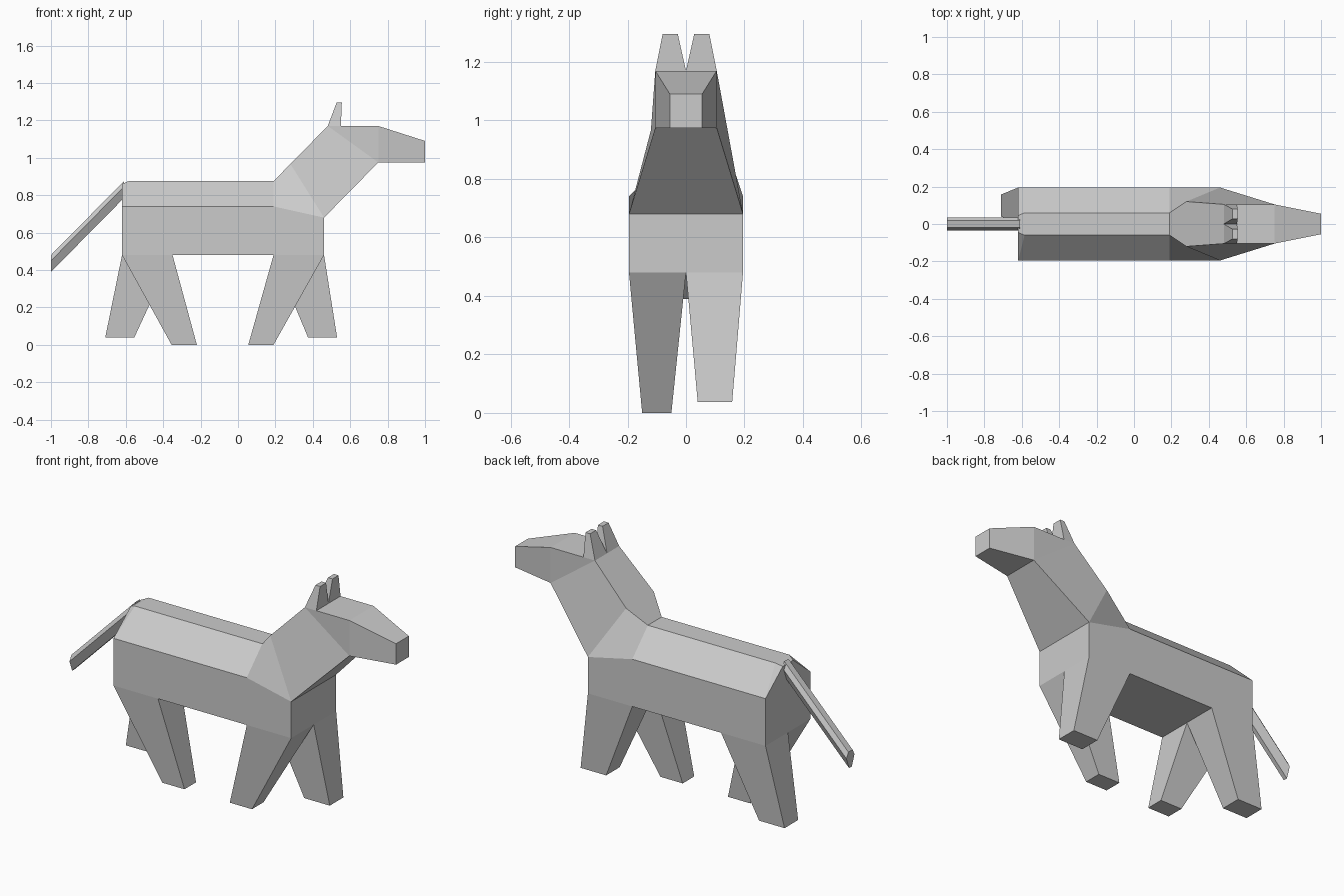
import bpy, bmesh

if "Cube" in bpy.data.objects:
    bpy.data.objects.remove(bpy.data.objects["Cube"])


def sym(*half):
    """Close a half outline (y > 0) into a ring mirrored across y = 0."""
    return list(half) + [(x, -y, z) for x, y, z in reversed(half)]


def rect(x0, x1, y0, y1, z):
    return [(x0, y0, z), (x1, y0, z), (x1, y1, z), (x0, y1, z)]


def loft(name, rings, start=True, end=True):
    """Skin consecutive rings, optionally capping the ends."""
    bm = bmesh.new()
    loops = [[bm.verts.new(p) for p in r] for r in rings]
    n = len(loops[0])
    for a, b in zip(loops, loops[1:]):
        for i in range(n):
            j = (i + 1) % n
            bm.faces.new((a[i], a[j], b[j], b[i]))
    if start:
        bm.faces.new(loops[0])
    if end:
        bm.faces.new(loops[-1])
    bmesh.ops.remove_doubles(bm, verts=bm.verts, dist=1e-4)
    bmesh.ops.recalc_face_normals(bm, faces=bm.faces)
    me = bpy.data.meshes.new(name)
    bm.to_mesh(me)
    bm.free()
    ob = bpy.data.objects.new(name, me)
    bpy.context.collection.objects.link(ob)
    return ob


W = 0.195                      # body half width
A, T = (0.19, W, 0.74), (0.19, 0.06, 0.875)     # shoulder, withers
B, F = (0.46, W, 0.68), (0.28, 0.12, 0.967)     # chest, mane base
C, E = (0.75, 0.105, 0.975), (0.48, 0.105, 1.17)  # throat, poll

# barrel with bevelled back and clipped rump
loft("torso", [
    sym((-0.62, W, 0.48), (-0.62, W, 0.74), (-0.62, 0.045, 0.86)),
    sym((-0.619, W, 0.48), (-0.619, W, 0.74), (-0.585, 0.06, 0.875)),
    sym((0.19, W, 0.48), A, T),
], end=False)

# chest block under the neck
loft("chest", [sym((0.19, W, 0.48), A), sym((0.46, W, 0.48), B)], start=False)

# neck base, neck, head and muzzle
loft("neck_and_head", [
    sym(A, T), sym(B, F), sym(C, E),
    sym(C, (0.75, 0.105, 1.17)),
    sym((1.0, 0.055, 0.975), (1.0, 0.055, 1.09)),
], start=False)

# ears
for side, s in (("left", 1), ("right", -1)):
    loft(f"ear_{side}", [rect(0.48, 0.55, 0, s * 0.105, 1.17),
                         rect(0.527, 0.555, s * 0.028, s * 0.08, 1.295)])

# striding legs: top x range, foot x range, foot y range, foot height
for name, t, f, y, z in (
    ("front_leg_right", (0.19, 0.46), (0.055, 0.19), (-0.15, -0.05), 0.0),
    ("front_leg_left", (0.19, 0.46), (0.375, 0.53), (0.04, 0.158), 0.038),
    ("hind_leg_right", (-0.62, -0.35), (-0.355, -0.22), (-0.15, -0.05), 0.0),
    ("hind_leg_left", (-0.62, -0.35), (-0.71, -0.555), (0.04, 0.158), 0.038),
):
    top_y = (-W, 0) if y[0] < 0 else (0, W)
    loft(name, [rect(*t, *top_y, 0.48), rect(*f, *y, z)])

# tail with bevelled top and narrow underside
loft("tail", [sym((x, 0.012, z - 0.09), (x, 0.035, z - 0.03), (x, 0.018, z))
              for x, z in ((-0.61, 0.875), (-1.0, 0.48))])
